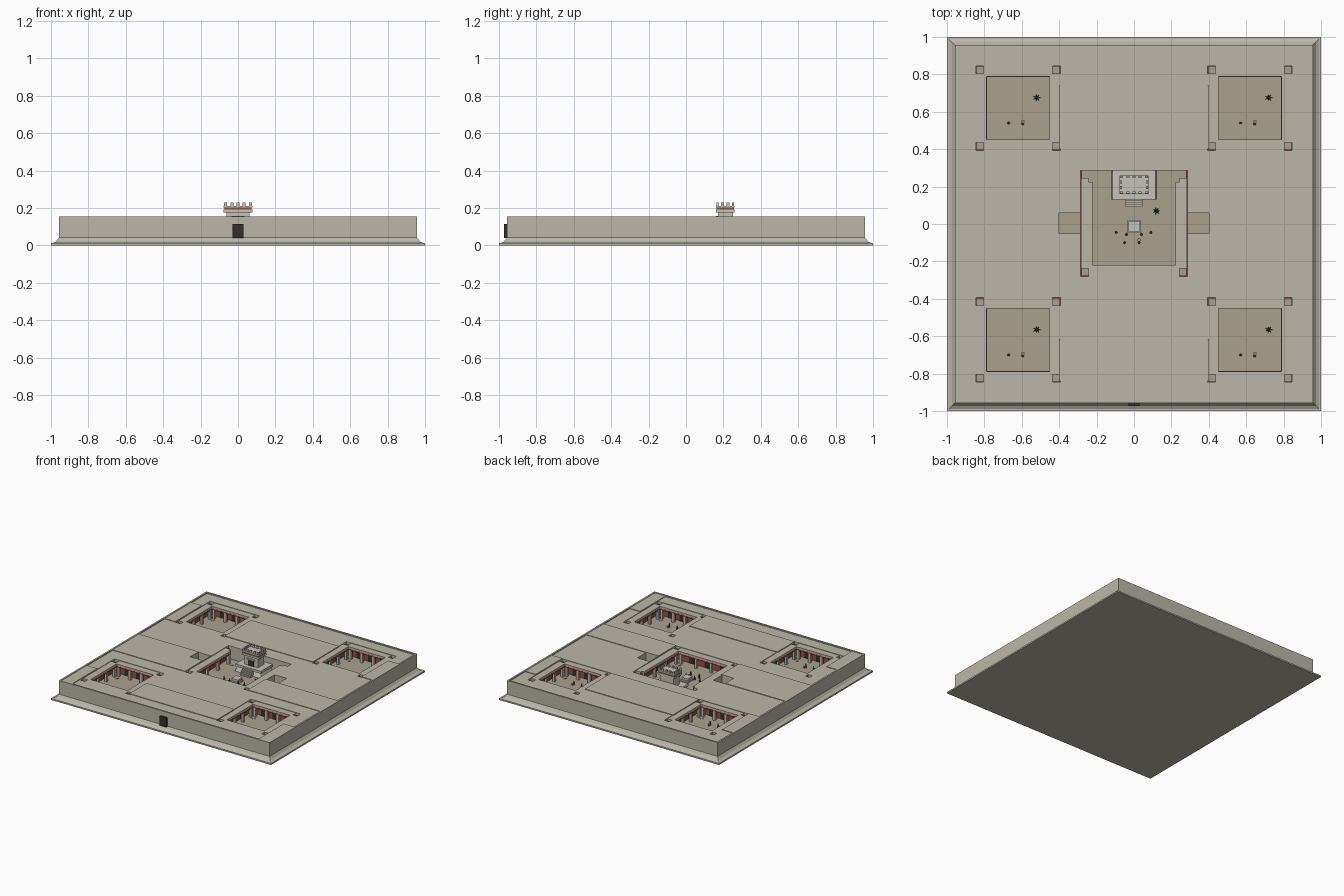
import bpy, bmesh, math

if "Cube" in bpy.data.objects:
    bpy.data.objects.remove(bpy.data.objects["Cube"])

def mat(name, c):
    m = bpy.data.materials.new(name)
    m.diffuse_color = (*c, 1)
    m.use_nodes = True
    m.node_tree.nodes["Principled BSDF"].inputs["Base Color"].default_value = m.diffuse_color
    return m

STONE = mat("stone", (0.50, 0.47, 0.40))
EARTH = mat("earth", (0.40, 0.35, 0.27))
RED = mat("red_plaster", (0.36, 0.07, 0.05))
DARK = mat("dark_opening", (0.03, 0.03, 0.025))
PALE = mat("pale_plaster", (0.56, 0.54, 0.48))
GREEN = mat("leaf", (0.05, 0.09, 0.05))
CLAY = mat("clay", (0.45, 0.30, 0.18))

def finish(name, bm, m):
    bmesh.ops.recalc_face_normals(bm, faces=bm.faces)
    me = bpy.data.meshes.new(name)
    bm.to_mesh(me)
    bm.free()
    ob = bpy.data.objects.new(name, me)
    bpy.context.collection.objects.link(ob)
    me.materials.append(m)
    return ob

def add_box(bm, x0, x1, y0, y1, z0, z1, inset=0):
    lo = [bm.verts.new(p) for p in ((x0, y0, z0), (x1, y0, z0), (x1, y1, z0), (x0, y1, z0))]
    i = inset
    hi = [bm.verts.new(p) for p in ((x0+i, y0+i, z1), (x1-i, y0+i, z1), (x1-i, y1-i, z1), (x0+i, y1-i, z1))]
    bm.faces.new(lo[::-1])
    bm.faces.new(hi)
    for k in range(4):
        bm.faces.new((lo[k], lo[(k+1) % 4], hi[(k+1) % 4], hi[k]))

def boxes(name, items, m):
    bm = bmesh.new()
    for it in items:
        add_box(bm, *it)
    return finish(name, bm, m)

def cone(name, x, y, z0, z1, r0, r1, m, seg=10):
    bm = bmesh.new()
    bmesh.ops.create_cone(bm, cap_ends=True, segments=seg, radius1=r0, radius2=r1, depth=z1-z0)
    bmesh.ops.translate(bm, verts=bm.verts, vec=(x, y, (z0+z1)/2))
    return finish(name, bm, m)

FLOOR, ROOF = 0.04, 0.147
CENTRES = [(sx*0.62, sy*0.62) for sx in (-1, 1) for sy in (-1, 1)]
OUT, INN = 0.226, 0.168

# apron and sloping foot of the outer wall
boxes("apron", [(-1, 1, -1, 1, 0, 0.012)], STONE)

# main block with courts cut out
body = boxes("compound_block", [(-0.957, 0.957, -0.957, 0.957, 0.005, ROOF)], STONE)
cuts = [(x-OUT, x+OUT, y-OUT, y+OUT, FLOOR, 0.3) for x, y in CENTRES]
cuts += [(-0.285, 0.285, -0.28, 0.285, FLOOR, 0.3)]
cuts += [(-0.4, -0.29, -0.05, 0.06, FLOOR, 0.3), (0.29, 0.4, -0.05, 0.06, FLOOR, 0.3)]
cutter = boxes("court_cutter", cuts, EARTH)
cutter.hide_render = True
mod = body.modifiers.new("courts", 'BOOLEAN')
mod.object, mod.operation, mod.solver = cutter, 'DIFFERENCE', 'EXACT'
bpy.context.view_layer.objects.active = body
bpy.ops.object.modifier_apply(modifier="courts")
bpy.data.objects.remove(cutter)
boxes("court_floors", [(c[0], c[1], c[2], c[3], FLOOR-0.002, FLOOR+0.001) for c in cuts], EARTH)

# sloping wall foot: four mitred wedges
bm = bmesh.new()
rings = []
for r, z in ((0.99, 0.012), (0.972, 0.022), (0.957, 0.042)):
    rings.append([bm.verts.new((sx*r, sy*r, z)) for sx, sy in ((-1, -1), (1, -1), (1, 1), (-1, 1))])
for a, b in zip(rings, rings[1:]):
    for k in range(4):
        bm.faces.new((a[k], a[(k+1) % 4], b[(k+1) % 4], b[k]))
finish("wall_foot", bm, STONE)

# low parapet around the roof
P, Q = 0.957, 0.943
boxes("parapet", [(-P, P, -P, -Q, ROOF-0.002, 0.155), (-P, P, Q, P, ROOF-0.002, 0.155),
                  (-P, -Q, -Q, Q, ROOF-0.002, 0.155), (Q, P, -Q, Q, ROOF-0.002, 0.155)], STONE)
boxes("front_door", [(-0.03, 0.03, -0.974, -0.95, 0.04, 0.115)], DARK)

# slightly raised room roofs
Z0, Z1 = ROOF-0.002, ROOF+0.005
rooms = [(-0.4, 0.4, 0.4, 0.74), (-0.4, 0.4, -0.84, -0.615),
         (-0.943, -0.4, -0.05, 0.06), (-0.943, -0.285, -0.28, -0.05), (0.285, 0.943, -0.28, -0.05)]
for s in (-1, 1):
    a, b = sorted((s*0.943, s*0.847))
    rooms += [(a, b, 0.395, 0.74), (a, b, -0.943, -0.615)]
boxes("room_roofs", [(*r, Z0, Z1) for r in rooms], STONE)

def on_side(cx, cy, k, u0, u1, d0, d1, z0, z1):
    # box on side k of a court: u runs along the side, d outward from the centre
    s = 1 if k < 2 else -1
    a, b = sorted((s*d0, s*d1))
    if k % 2:
        return (cx+a, cx+b, cy+u0, cy+u1, z0, z1)
    return (cx+u0, cx+u1, cy+a, cy+b, z0, z1)

def portico(name, cx, cy, sides, out, inn):
    roof, red, doors, posts, beams = [], [], [], [], []
    g = out - 0.042
    for k in sides:
        # side slabs run between the corner slabs
        u = inn if k % 2 else g
        roof.append(on_side(cx, cy, k, -u, u, inn, out, 0.125, 0.143))
        if k % 2:
            for s in (-1, 1):
                a, b = sorted((s*inn, s*g))
                roof.append(on_side(cx, cy, k, a, b, g, out, 0.125, 0.143))
        red.append(on_side(cx, cy, k, -out, out, out-0.005, out+0.001, FLOOR, 0.125))
        beams.append(on_side(cx, cy, k, -inn, inn, inn-0.001, inn+0.006, 0.116, 0.126))
        for i in range(3):
            c = (i-1)*inn*0.64
            doors.append(on_side(cx, cy, k, c-0.024, c+0.024, out-0.008, out-0.003, FLOOR, 0.108))
        for i in range(4):
            c = (i-1.5)*inn*0.62
            posts.append(on_side(cx, cy, k, c-0.01, c+0.01, inn+0.001, inn+0.02, FLOOR, 0.126))
    boxes(name+"_roof", roof, STONE)
    boxes(name+"_red_wall", red, RED)
    boxes(name+"_red_beam", beams, RED)
    boxes(name+"_doorways", doors, DARK)
    boxes(name+"_pillars", posts, PALE)

def figure(x, y):
    cone("person_body", x, y, FLOOR, FLOOR+0.027, 0.007, 0.004, DARK, 8)
    bm = bmesh.new()
    bmesh.ops.create_icosphere(bm, subdivisions=1, radius=0.005)
    bmesh.ops.translate(bm, verts=bm.verts, vec=(x, y, FLOOR+0.031))
    finish("person_head", bm, CLAY)

def plant(x, y):
    # spiky rosette of leaves
    bm = bmesh.new()
    for i in range(7):
        a = i*math.tau/7
        c, s = math.cos(a), math.sin(a)
        pts = [(-s*0.005, c*0.005, 0), (s*0.005, -c*0.005, 0), (c*0.021, s*0.021, 0.03), (0, 0, 0.012)]
        v = [bm.verts.new((x+p[0], y+p[1], FLOOR+p[2])) for p in pts]
        for f in ((0, 1, 2), (0, 2, 3), (1, 3, 2)):
            bm.faces.new([v[j] for j in f])
    finish("spiky_plant", bm, GREEN)

# four corner courts
for n, (cx, cy) in enumerate(CENTRES):
    portico("court%d" % n, cx, cy, (0, 1, 2, 3), OUT, INN)
    for sx in (-1, 1):
        for sy in (-1, 1):
            cone("corner_drain", cx+sx*0.145, cy+sy*0.145, FLOOR, FLOOR+0.004, 0.013, 0.013, EARTH, 14)
    figure(cx-0.05, cy-0.08)
    cone("pot", cx+0.027, cy-0.072, FLOOR, FLOOR+0.016, 0.006, 0.009, CLAY)
    figure(cx+0.025, cy-0.085)
    plant(cx+0.1, cy+0.055)

# central court: porticoes on three sides
portico("main_court", 0, 0.003, (1, 2, 3), 0.284, 0.222)
for s in (-1, 1):
    for y in (-0.197, 0.205):
        cone("corner_drain", s*0.2, y, FLOOR, FLOOR+0.004, 0.013, 0.013, EARTH, 14)
boxes("altar", [(-0.034, 0.034, -0.047, 0.021, FLOOR, 0.052), (-0.026, 0.026, -0.039, 0.013, 0.052, 0.064),
                (-0.03, 0.03, -0.043, 0.017, 0.064, 0.072)], PALE)
for x, y in ((-0.095, -0.045), (-0.04, -0.055), (0.04, -0.055), (0.09, -0.045), (-0.05, -0.1), (0.027, -0.1)):
    figure(x, y)
cone("pot", 0.027, -0.085, FLOOR, FLOOR+0.016, 0.006, 0.009, CLAY)
plant(0.12, 0.07)

# shrine: stepped platform, stair, walls, banded cornice, merlons
boxes("shrine_platform", [(-0.12, 0.12, 0.13, 0.285, FLOOR, 0.08, 0.015),
                          (-0.115, 0.115, 0.132, 0.285, 0.08, 0.1)], PALE)
boxes("shrine_stair", [(-0.045, 0.045, 0.092+i*0.01, 0.14, FLOOR, 0.052+i*0.012) for i in range(5)], STONE)
boxes("shrine_walls", [(-0.062, 0.062, 0.17, 0.252, 0.1, 0.18)], PALE)
boxes("shrine_lintel", [(-0.036, 0.036, 0.16, 0.172, 0.15, 0.158)], PALE)
boxes("shrine_door", [(-0.026, 0.026, 0.166, 0.172, 0.1, 0.15)], DARK)
boxes("shrine_cornice", [(-0.077, 0.077, 0.16, 0.26, 0.176, 0.192),
                         (-0.077, 0.077, 0.16, 0.26, 0.203, 0.212)], PALE)
boxes("shrine_red_band", [(-0.073, 0.073, 0.164, 0.256, 0.191, 0.204)], RED)
merlons = []
for i in range(5):
    x = -0.066 + i*0.033
    merlons += [(x-0.008, x+0.008, y-0.005, y+0.005, 0.21, 0.23) for y in (0.168, 0.252)]
for y in (0.196, 0.224):
    merlons += [(x-0.005, x+0.005, y-0.008, y+0.008, 0.21, 0.23) for x in (-0.069, 0.069)]
boxes("shrine_merlons", merlons, PALE)
